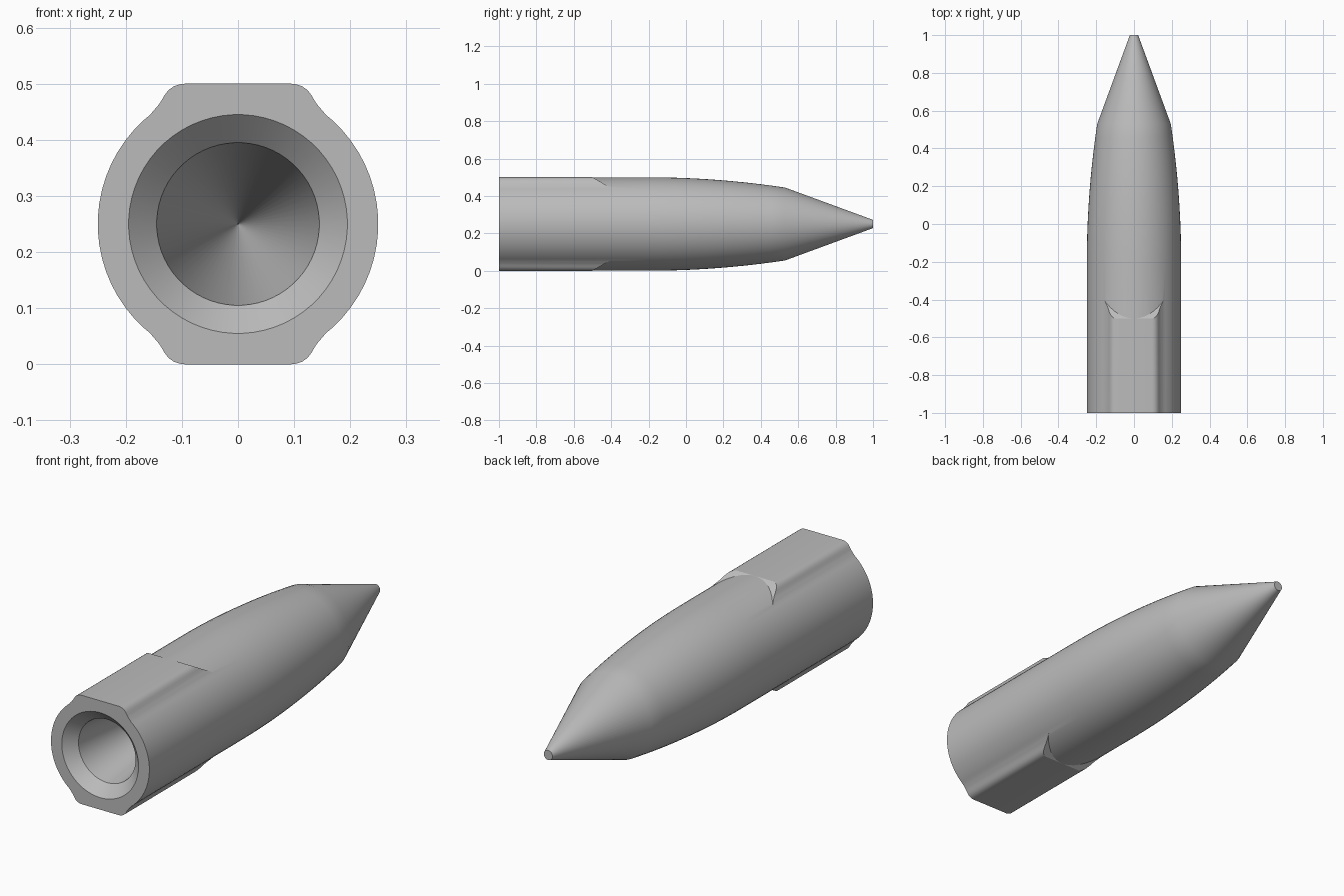
import bpy, bmesh, math

if "Cube" in bpy.data.objects:
    bpy.data.objects.remove(bpy.data.objects["Cube"])

SEG = 64
CZ = 0.25          # height of the long axis

grey = bpy.data.materials.new("metal grey")
grey.diffuse_color = (0.5, 0.5, 0.5, 1)
grey.use_nodes = True
grey.node_tree.nodes["Principled BSDF"].inputs["Base Color"].default_value = grey.diffuse_color


def make_object(name, verts, faces):
    mesh = bpy.data.meshes.new(name)
    mesh.from_pydata(verts, [], faces)
    bm = bmesh.new()
    bm.from_mesh(mesh)
    bmesh.ops.recalc_face_normals(bm, faces=bm.faces)
    bm.to_mesh(mesh)
    bm.free()
    mesh.materials.append(grey)
    obj = bpy.data.objects.new(name, mesh)
    bpy.context.collection.objects.link(obj)
    return obj


def lathe(name, profile):
    """Closed solid turned about the y axis from (y, radius) pairs."""
    verts, faces = [], []
    for y, r in profile:
        for i in range(SEG):
            a = 2 * math.pi * (i + 0.5) / SEG
            verts.append((r * math.cos(a), y, CZ + r * math.sin(a)))
    for k in range(len(profile) - 1):
        for i in range(SEG):
            j = (i + 1) % SEG
            faces.append((k * SEG + i, k * SEG + j, (k + 1) * SEG + j, (k + 1) * SEG + i))
    last = (len(profile) - 1) * SEG
    faces += [tuple(range(SEG)), tuple(range(last, last + SEG))]
    return make_object(name, verts, faces)


# Body: straight shank, gently curved shoulder, conical nose with a blunt tip
shoulder = [(-0.2 + 0.73 * t / 10, 0.25 - 0.055 * (t / 10) ** 2) for t in range(11)]
body = lathe("pointed_body", [(-1, 0.25)] + shoulder + [(1, 0.022)])

# Flat pads above and below the shank, with rounded edges and a sloped end
half = [(0.095, 0.25), (0.105, 0.2487), (0.115, 0.245), (0.124, 0.2385), (0.131, 0.2295),
        (0.137, 0.219), (0.143, 0.2105), (0.151, 0.2015), (0.163, 0.187), (0.14, 0.15), (0.1, 0)]
n = len(half)
right = half + [(x, -z) for x, z in half[-2::-1]]
outline = right + [(-x, z) for x, z in right[::-1]]
m = len(outline)


def end_y(z):
    return -0.5 + (0.25 - abs(z)) / 0.58


verts = [(x, -1, CZ + z) for x, z in outline] + [(x, end_y(z), CZ + z) for x, z in outline]
faces = [tuple(range(m))]
faces += [(i, (i + 1) % m, m + (i + 1) % m, m + i) for i in range(m)]
upper = list(range(n)) + list(range(m - n, m))
lower = list(range(n - 1, m - n + 1))
faces += [tuple(m + i for i in upper), tuple(m + i for i in lower)]
pads = make_object("flat_pads_cutter", verts, faces)

# Countersunk socket with a deep tapering bore
bore = lathe("socket_cutter", [(-1.02, 0.215), (-0.95, 0.145), (0.0, 0.0005)])

for helper, operation in ((pads, 'UNION'), (bore, 'DIFFERENCE')):
    mod = body.modifiers.new(operation.lower(), 'BOOLEAN')
    mod.operation = operation
    mod.solver = 'EXACT'
    mod.object = helper
bpy.context.view_layer.objects.active = body
body.select_set(True)
for mod in list(body.modifiers):
    bpy.ops.object.modifier_apply(modifier=mod.name)
for helper in (pads, bore):
    bpy.data.objects.remove(helper)

# Smooth the curved surfaces, keep rims sharp
bpy.ops.object.shade_smooth_by_angle(angle=math.radians(25))
